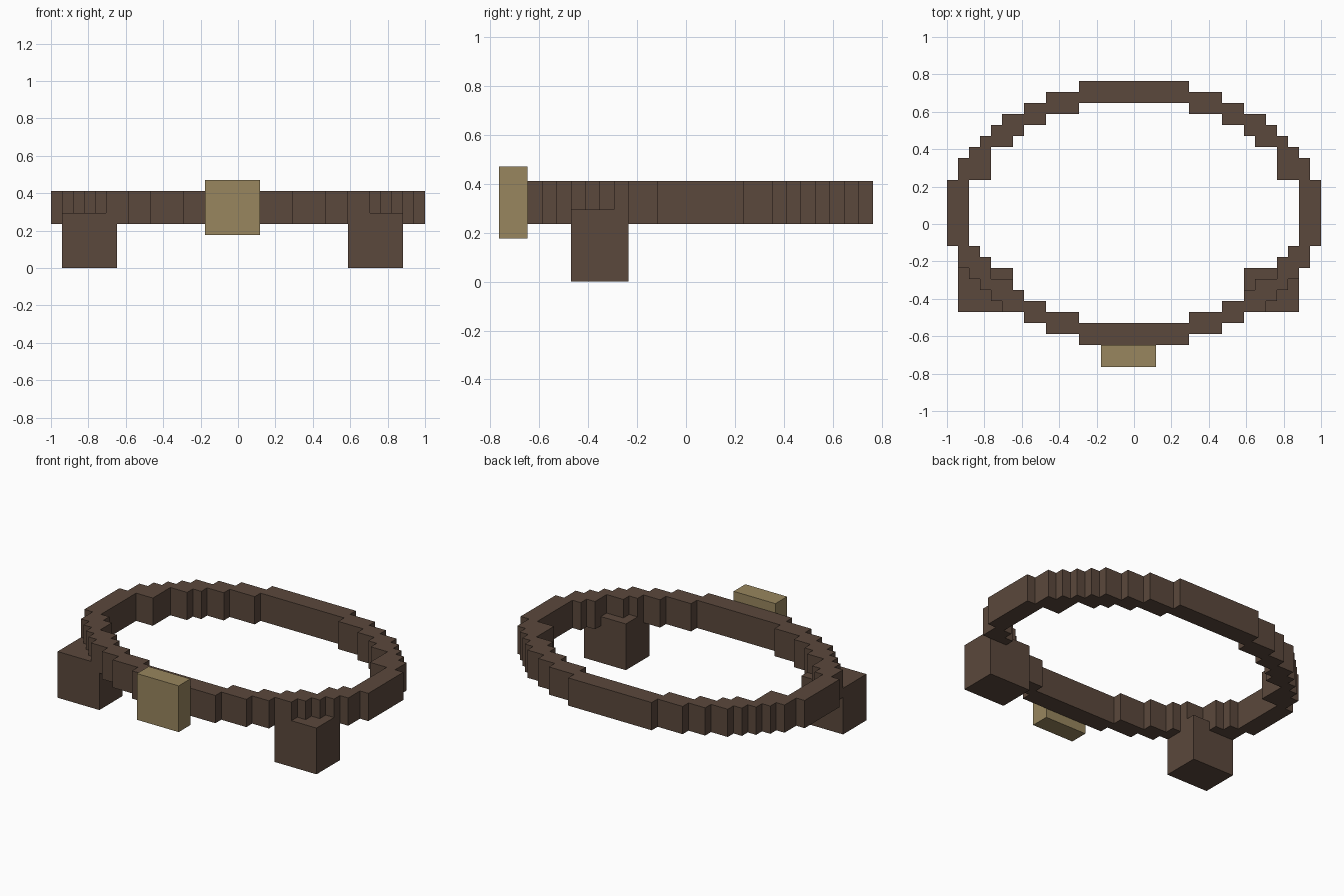
import bpy, bmesh

if "Cube" in bpy.data.objects:
    bpy.data.objects.remove(bpy.data.objects["Cube"])

U = 1 / 17  # one grid step of the blocky model


def srgb(r, g, b):
    lin = [((c / 255 + 0.055) / 1.055) ** 2.4 for c in (r, g, b)]
    return (*lin, 1.0)


def material(name, rgb):
    m = bpy.data.materials.new(name)
    m.diffuse_color = srgb(*rgb)
    m.use_nodes = True
    m.node_tree.nodes["Principled BSDF"].inputs["Base Color"].default_value = m.diffuse_color
    return m


leather = material("brown leather", (91, 72, 60))
brass = material("dull brass", (152, 134, 94))


def add_object(name, bm, mat):
    mesh = bpy.data.meshes.new(name)
    bm.to_mesh(mesh)
    bm.free()
    mesh.materials.append(mat)
    ob = bpy.data.objects.new(name, mesh)
    bpy.context.collection.objects.link(ob)


def box(name, lo, hi, mat):
    bm = bmesh.new()
    bmesh.ops.create_cube(bm, size=1)
    for v in bm.verts:
        v.co = [(l if c < 0 else h) * U for c, l, h in zip(v.co, lo, hi)]
    add_object(name, bm, mat)


# Belt: stepped oval ring, symmetric in x
# columns: x start, x end, outer front, inner front, inner back, outer back
columns = [
    (0, 5, -11, -9, 11, 13), (5, 8, -10, -8, 10, 12), (8, 10, -9, -7, 9, 11),
    (10, 11, -8, -6, 8, 10), (11, 12, -8, -5, 7, 10), (12, 13, -7, -5, 7, 9),
    (13, 14, -6, -3, 4, 8), (14, 15, -5, -2, 4, 7), (15, 16, -4, 1, 1, 6),
    (16, 17, -2, 1, 1, 4),
]
cells = set()
for x0, x1, of, inf, inb, ob in columns:
    for x in range(x0, x1):
        for y in [*range(of, inf), *range(inb, ob)]:
            cells |= {(x, y), (-x - 1, y)}

bm = bmesh.new()
Z0, Z1 = 4, 7


def quad(*pts):
    bm.faces.new([bm.verts.new((x * U, y * U, z * U)) for x, y, z in pts])


for x, y in sorted(cells):
    ring = [(x, y), (x + 1, y), (x + 1, y + 1), (x, y + 1)]
    quad(*[(*p, Z1) for p in ring])
    quad(*[(*p, Z0) for p in reversed(ring)])
    for i, (dx, dy) in enumerate([(0, -1), (1, 0), (0, 1), (-1, 0)]):
        if (x + dx, y + dy) not in cells:
            a, b = ring[i], ring[(i + 1) % 4]
            quad((*a, Z0), (*b, Z0), (*b, Z1), (*a, Z1))
bmesh.ops.remove_doubles(bm, verts=bm.verts, dist=0.001)
add_object("belt", bm, leather)

# Pouches hanging at the front corners
box("left_pouch", (-16, -8, 0), (-11, -4, 5), leather)
box("right_pouch", (10, -8, 0), (15, -4, 5), leather)

# Buckle plate
box("buckle", (-3, -13, 3), (2, -11, 8), brass)
